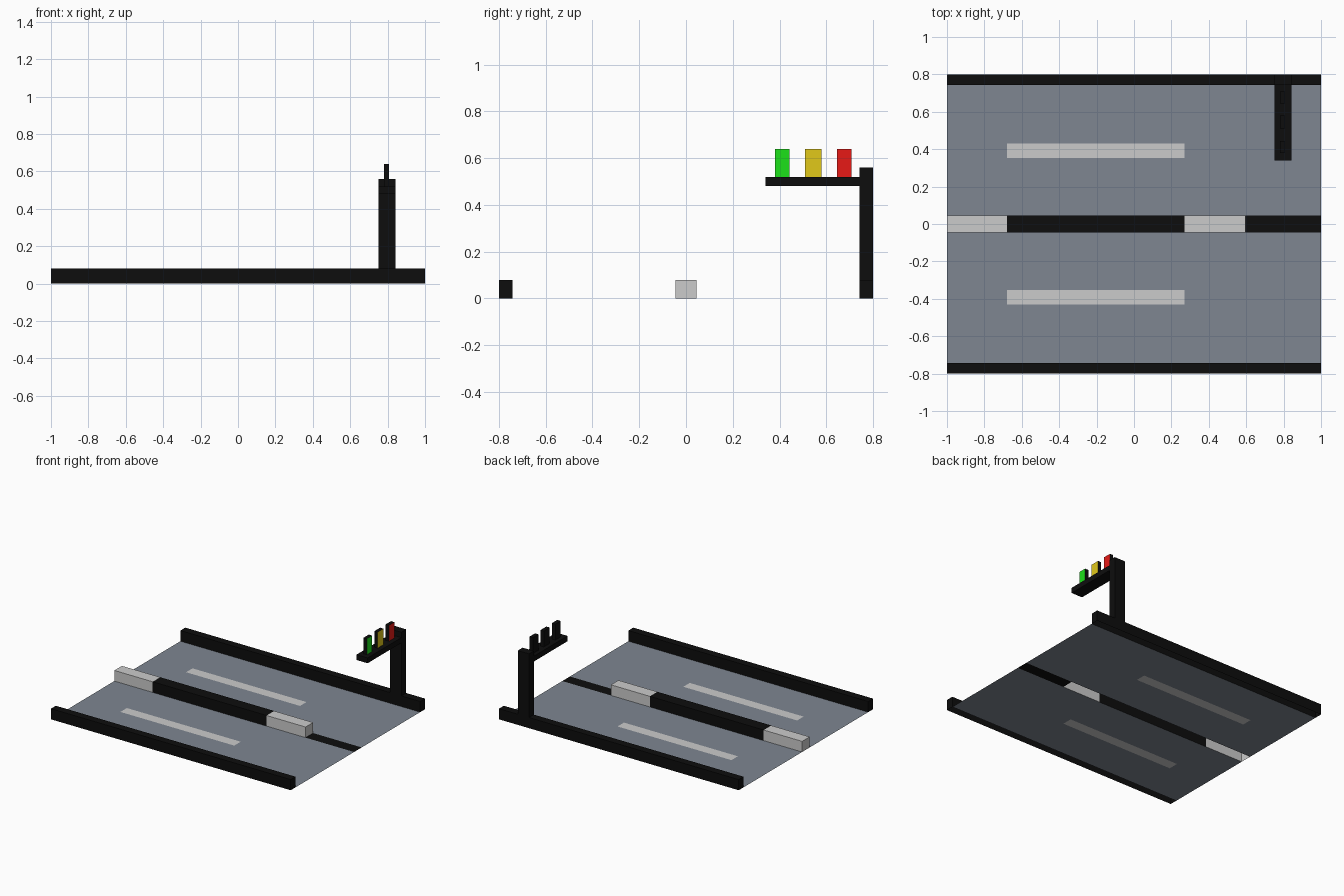
import bpy, bmesh

if "Cube" in bpy.data.objects:
    bpy.data.objects.remove(bpy.data.objects["Cube"])


def material(name, r, g, b):
    m = bpy.data.materials.new(name)
    m.diffuse_color = (r, g, b, 1)
    m.use_nodes = True
    m.node_tree.nodes["Principled BSDF"].inputs["Base Color"].default_value = m.diffuse_color
    return m


BLACK = material("black", 0.004, 0.004, 0.004)
ASPHALT = material("asphalt", 0.21, 0.24, 0.285)
PALE = material("pale_grey", 0.7, 0.7, 0.7)
RED = material("red", 0.8, 0.01, 0.008)
YELLOW = material("yellow", 0.75, 0.58, 0.01)
GREEN = material("green", 0.012, 0.75, 0.01)


def finish(name, bm, *mats):
    me = bpy.data.meshes.new(name)
    bm.to_mesh(me)
    bm.free()
    for m in mats:
        me.materials.append(m)
    ob = bpy.data.objects.new(name, me)
    bpy.context.collection.objects.link(ob)
    return ob


def flat(name, rects, mat):
    bm = bmesh.new()
    for x0, x1, y0, y1 in rects:
        bm.faces.new([bm.verts.new((x, y, 0)) for x, y in
                      ((x0, y0), (x1, y0), (x1, y1), (x0, y1))])
    return finish(name, bm, mat)


def box(name, x, y, z, mat, open_side=(), front=None):
    """Box from ranges; open_side drops the faces with those normals,
    front gives the +x face its own colour."""
    bm = bmesh.new()
    bmesh.ops.create_cube(bm, size=1)
    for v in bm.verts:
        v.co = [r[0] + (c + 0.5) * (r[1] - r[0]) for c, r in zip(v.co, (x, y, z))]
    bm.normal_update()
    drop = [f for f in bm.faces
            if any(all(abs(a - b) < 0.01 for a, b in zip(f.normal, s)) for s in open_side)]
    bmesh.ops.delete(bm, geom=drop, context='FACES')
    if front:
        for f in bm.faces:
            f.material_index = int(f.normal.x > 0.9)
        return finish(name, bm, mat, front)
    return finish(name, bm, mat)


DOWN, LEFT, RIGHT = (0, 0, -1), (-1, 0, 0), (1, 0, 0)
A, B, C = -0.68, 0.27, 0.595     # breaks along the road
KERB, MID = 0.742, 0.045         # kerb inner edge, divider half width
S0, S1 = 0.353, 0.43             # lane stripe edges

# Carriageways, lane stripes and kerbs on both sides
for s, side in ((-1, "front"), (1, "back")):
    def span(a, b):
        return tuple(sorted((s * a, s * b)))
    flat(side + "_lane", [(-1, 1, *span(MID, S0)), (-1, 1, *span(S1, KERB)),
                          (-1, A, *span(S0, S1)), (B, 1, *span(S0, S1))], ASPHALT)
    flat(side + "_lane_stripe", [(A, B, *span(S0, S1))], PALE)
    box(side + "_kerb", (-1, 1), span(KERB, 0.8), (0, 0.08), BLACK, [DOWN])

# Central divider: raised pale, black, pale, then a flat black strip
mid = (-MID, MID)
box("divider_left_end", (-1, A), mid, (0, 0.08), PALE, [DOWN, RIGHT])
box("divider_middle", (A, B), mid, (0, 0.08), BLACK, [DOWN, LEFT, RIGHT])
box("divider_right_end", (B, C), mid, (0, 0.08), PALE, [DOWN, LEFT])
flat("divider_flat_strip", [(C, 1, *mid)], BLACK)

# Signal pole and arm
px = (0.75, 0.843)
box("signal_pole", px, (KERB, 0.8), (0.08, 0.56), BLACK, [DOWN])
box("signal_arm", px, (0.34, KERB), (0.48, 0.52), BLACK)

# Lamps, coloured on the face towards +x
for name, y, col in (("green_lamp", (0.38, 0.443), GREEN),
                     ("yellow_lamp", (0.51, 0.58), YELLOW),
                     ("red_lamp", (0.645, 0.708), RED)):
    box(name, (0.78, 0.808), y, (0.52, 0.64), BLACK, [DOWN], col)
